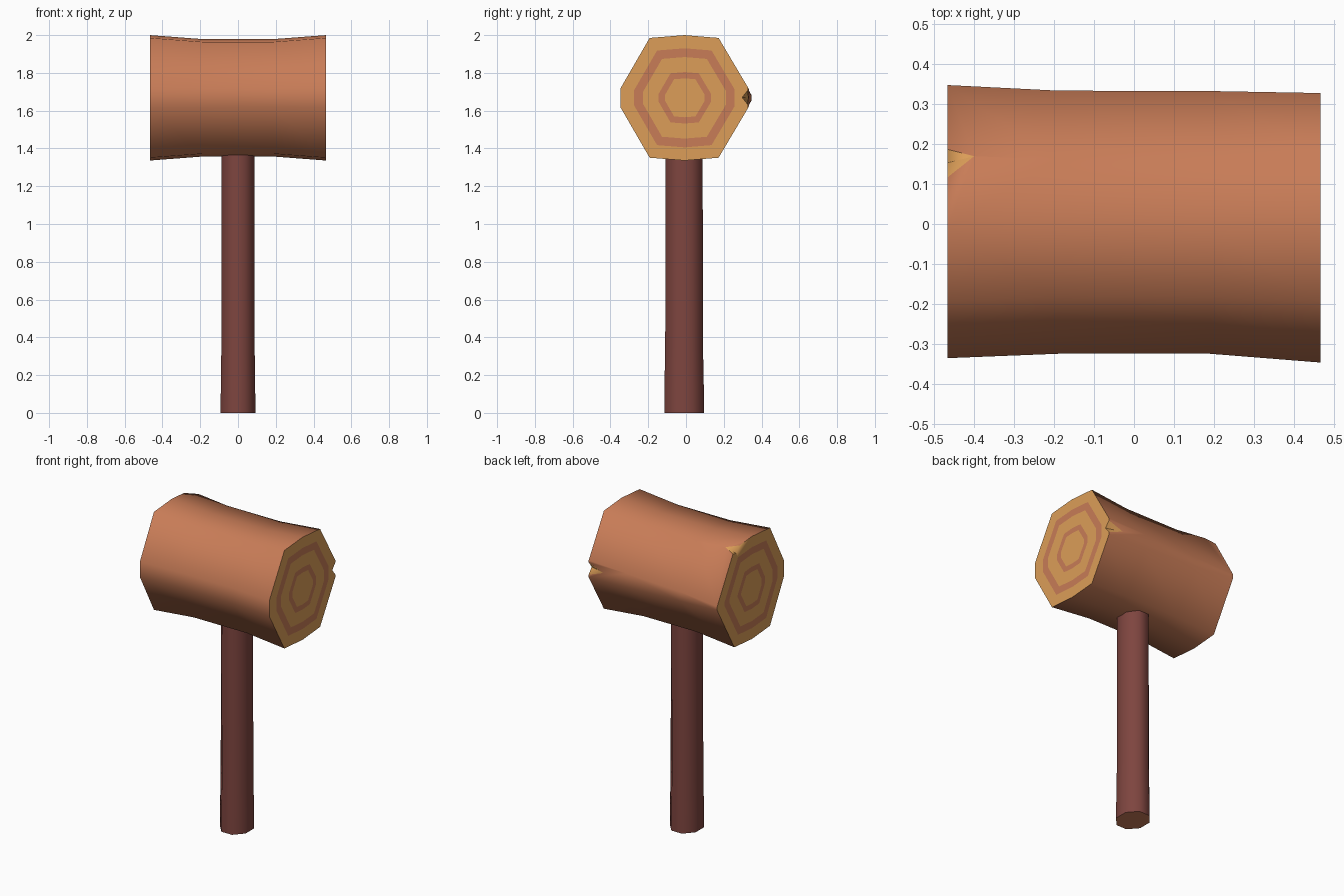
import bpy, bmesh, math
from mathutils import Vector

if "Cube" in bpy.data.objects:
    bpy.data.objects.remove(bpy.data.objects["Cube"])


def material(name, rgb):
    m = bpy.data.materials.new(name)
    lin = [((c / 255 + 0.055) / 1.055) ** 2.4 for c in rgb]
    m.diffuse_color = (*lin, 1)
    m.use_nodes = True
    m.node_tree.nodes["Principled BSDF"].inputs["Base Color"].default_value = m.diffuse_color
    return m


BARK = material("brown bark", (200, 124, 87))
WOOD = material("pale cut wood", (220, 158, 88))
GRIP = material("dark red wood", (126, 69, 63))


def make(name, bm, mats):
    bmesh.ops.recalc_face_normals(bm, faces=bm.faces)
    me = bpy.data.meshes.new(name)
    bm.to_mesh(me)
    bm.free()
    ob = bpy.data.objects.new(name, me)
    bpy.context.collection.objects.link(ob)
    for m in mats:
        me.materials.append(m)
    return ob


def bridge(bm, a, b, mat=0):
    n = len(a)
    for i in range(n):
        f = bm.faces.new((a[i], a[(i + 1) % n], b[(i + 1) % n], b[i]))
        f.material_index = mat


def activate(ob):
    bpy.ops.object.select_all(action='DESELECT')
    ob.select_set(True)
    bpy.context.view_layer.objects.active = ob


# Mallet head: clipped hexagon sections along x, waisted in the middle
CY, CZ = -0.005, 1.668


def section(x, r, y_lo, h_lo, y_hi, h_hi):
    e = r - 0.015
    w = r * 0.55
    pts = [(y_hi, -h_hi), (y_hi, h_hi), (w - 0.01, e), (-0.008, r), (-w - 0.01, e),
           (y_lo, h_lo), (y_lo, -h_lo), (-w - 0.01, -e), (-0.008, -r), (w - 0.01, -e)]
    return [Vector((x, y, CZ + z)) for y, z in pts]


rings = [section(-0.467, 0.332, -0.336, 0.05, 0.348, 0.012),
         section(-0.19, 0.311, -0.325, 0.05, 0.334, 0.03),
         section(0.19, 0.311, -0.325, 0.05, 0.333, 0.045),
         section(0.467, 0.332, -0.347, 0.05, 0.328, 0.055)]
bm = bmesh.new()
loops = [[bm.verts.new(p) for p in r] for r in rings]
for a, b in zip(loops, loops[1:]):
    bridge(bm, a, b)
# Growth rings on both ends, alternating pale wood and bark colour
for loop, pts in ((loops[0], rings[0]), (loops[-1], rings[-1])):
    mid = Vector((pts[0].x, CY, CZ))
    prev = loop
    for k, s in enumerate((0.79, 0.65, 0.41, 0.31)):
        nxt = [bm.verts.new(mid + (p - mid) * s) for p in pts]
        bridge(bm, prev, nxt, 1 - k % 2)
        prev = nxt
    bm.faces.new(prev).material_index = 1
head = make("mallet_head", bm, (BARK, WOOD))


# Chipped notches at the head's ends, exposing pale wood
def chip(pts):
    cb = bmesh.new()
    bmesh.ops.convex_hull(cb, input=[cb.verts.new(p) for p in pts])
    for f in cb.faces:
        f.material_index = 1
    cutter = make("chip_cutter", cb, (BARK, WOOD))
    cutter.hide_render = True
    activate(head)
    mod = head.modifiers.new("chip", 'BOOLEAN')
    mod.operation = 'DIFFERENCE'
    mod.solver = 'EXACT'
    mod.object = cutter
    bpy.ops.object.modifier_apply(modifier=mod.name)
    bpy.data.objects.remove(cutter)


chip([(0.33, 0.34, 1.67), (0.48, 0.293, 1.67), (0.48, 0.36, 1.755), (0.48, 0.36, 1.585)])
chip([(-0.40, 0.17, 1.98), (-0.48, 0.08, 2.02), (-0.48, 0.24, 1.97),
      (-0.48, 0.15, 1.945), (-0.44, 0.2, 2.06)])
activate(head)
bpy.ops.object.shade_smooth_by_angle(angle=math.radians(65))

# Handle: eight-sided shaft with a slightly flared foot
bm = bmesh.new()
shaft = []
for z, rx, ry in ((0, 0.092, 0.105), (0.15, 0.091, 0.104), (0.35, 0.088, 0.1), (1.45, 0.086, 0.098)):
    k = 1 / math.cos(math.pi / 8)
    angs = [math.pi / 8 + i * math.pi / 4 for i in range(8)]
    shaft.append([bm.verts.new((rx * k * math.cos(a), -0.01 + ry * k * math.sin(a), z)) for a in angs])
for a, b in zip(shaft, shaft[1:]):
    bridge(bm, a, b)
bm.faces.new(shaft[0]).material_index = 1
bm.faces.new(shaft[-1])
handle = make("handle", bm, (GRIP, BARK))
activate(handle)
bpy.ops.object.shade_smooth_by_angle(angle=math.radians(60))
